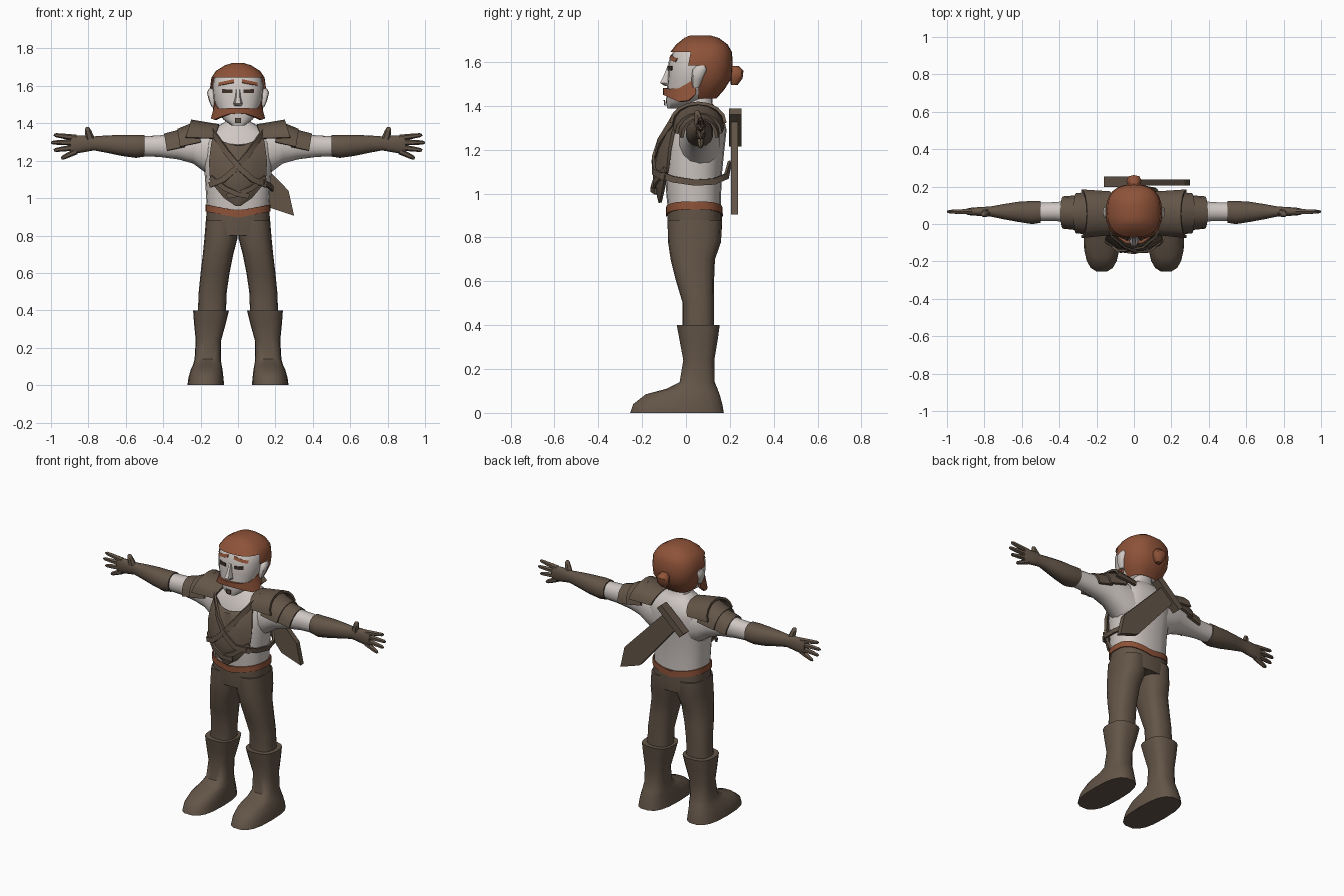
import bpy, bmesh, math
from mathutils import Vector


def material(name, rgb):
    m = bpy.data.materials.new(name)
    m.diffuse_color = (*rgb, 1)
    return m


LEATHER = material("dark leather", (0.125, 0.09, 0.064))
LINEN = material("pale linen and skin", (0.62, 0.57, 0.54))
RUST = material("rust hair", (0.27, 0.085, 0.04))
DARK = material("dark eye", (0.05, 0.03, 0.022))


def finish(name, bm, mat, mirror=False, angle=50):
    bmesh.ops.recalc_face_normals(bm, faces=bm.faces)
    me = bpy.data.meshes.new(name)
    bm.to_mesh(me)
    bm.free()
    me.materials.append(mat)
    me.polygons.foreach_set("use_smooth", [True] * len(me.polygons))
    me.set_sharp_from_angle(angle=math.radians(angle))
    ob = bpy.data.objects.new(name, me)
    bpy.context.collection.objects.link(ob)
    if mirror:
        ob.modifiers.new("mirror", "MIRROR").use_clip = False
    return ob


def skin_rows(rows, closed, caps=False):
    """Quads between successive rows of points."""
    bm = bmesh.new()
    vs = [[bm.verts.new(p) for p in r] for r in rows]
    n = len(rows[0])
    for a, b in zip(vs, vs[1:]):
        for i in range(n if closed else n - 1):
            j = (i + 1) % n
            bm.faces.new((a[i], a[j], b[j], b[i]))
    if caps:
        bm.faces.new(vs[0][::-1])
        bm.faces.new(vs[-1])
    return bm


def oval_rows(rows, axis="z", n=16, p=2.5):
    """Rows are (position, a0, a1, y0, y1); a is x for axis z, and z for axis x."""
    out = []
    for t, a0, a1, y0, y1 in rows:
        ring = []
        for i in range(n):
            c, s = math.cos(math.tau * i / n), math.sin(math.tau * i / n)
            a = (a0 + a1) / 2 + (a1 - a0) / 2 * math.copysign(abs(c) ** (2 / p), c)
            y = (y0 + y1) / 2 + (y1 - y0) / 2 * math.copysign(abs(s) ** (2 / p), s)
            ring.append((a, y, t) if axis == "z" else (t, y, a))
        out.append(ring)
    return out


def loft(name, rows, mat, axis="z", n=16, p=2.5, mirror=False):
    return finish(name, skin_rows(oval_rows(rows, axis, n, p), True, True), mat, mirror)


def sheet(name, rows, mat, thick=0.012, mirror=False):
    bm = skin_rows(rows, False)
    bmesh.ops.recalc_face_normals(bm, faces=bm.faces)
    bmesh.ops.solidify(bm, geom=bm.faces[:], thickness=thick)
    return finish(name, bm, mat, mirror, 40)


def ribbon(name, pts, width, mat):
    """Flat strap that faces away from the body axis."""
    pts = [Vector(p) for p in pts]
    rows = []
    for i, p in enumerate(pts):
        d = pts[min(i + 1, len(pts) - 1)] - pts[max(i - 1, 0)]
        w = d.cross(Vector((p.x, p.y - 0.04, 0))).normalized() * width / 2
        rows.append([p - w, p + w])
    return sheet(name, rows, mat)


def tube(name, a, b, r0, r1, mat):
    """Tapered finger in the xz plane."""
    a, b = Vector(a), Vector(b)
    side = (b - a).cross(Vector((0, 1, 0))).normalized()
    rows = []
    for t, r in ((0, r0), (0.55, (r0 + r1) / 2), (0.9, r1), (1, r1 * 0.45)):
        rows.append([a.lerp(b, t) + (side * math.cos(k * math.pi / 3)
                     + Vector((0, 1, 0)) * math.sin(k * math.pi / 3)) * r for k in range(6)])
    return finish(name, skin_rows(rows, True, True), mat, True)


def extrude_xz(name, pts, y0, y1, mat):
    return finish(name, skin_rows([[(x, y, z) for x, z in pts] for y in (y0, y1)], True, True), mat, angle=30)


# legs and boots
loft("hips", [(0.80, -0.165, 0.165, -0.08, 0.16), (0.86, -0.172, 0.172, -0.085, 0.165),
              (0.94, -0.168, 0.168, -0.085, 0.162)], LEATHER, n=20, p=2.7)
loft("trouser_leg", [(0.88, 0.0, 0.172, -0.084, 0.164), (0.78, 0.004, 0.18, -0.082, 0.16),
                     (0.70, 0.025, 0.188, -0.07, 0.132), (0.60, 0.045, 0.2, -0.045, 0.128),
                     (0.50, 0.06, 0.21, -0.015, 0.128), (0.38, 0.065, 0.215, -0.015, 0.128)],
     LEATHER, mirror=True)
loft("boot", [(0.40, 0.048, 0.24, -0.043, 0.155), (0.33, 0.065, 0.235, -0.03, 0.145),
              (0.24, 0.09, 0.226, -0.013, 0.13), (0.14, 0.092, 0.232, -0.03, 0.132),
              (0.11, 0.088, 0.24, -0.09, 0.145), (0.085, 0.083, 0.252, -0.185, 0.155),
              (0.04, 0.078, 0.265, -0.243, 0.168), (0.0, 0.074, 0.27, -0.257, 0.175)],
     LEATHER, n=18, p=2.7, mirror=True)

# shirt, neck and sleeves
loft("shirt", [(0.92, -0.165, 0.165, -0.082, 0.16), (1.0, -0.17, 0.17, -0.09, 0.16),
               (1.1, -0.176, 0.176, -0.094, 0.165), (1.2, -0.185, 0.185, -0.09, 0.175),
               (1.29, -0.19, 0.19, -0.07, 0.185), (1.35, -0.165, 0.165, -0.04, 0.172),
               (1.39, -0.10, 0.10, -0.015, 0.14), (1.41, -0.065, 0.065, -0.005, 0.12),
               (1.46, -0.06, 0.06, 0.0, 0.12)], LINEN, n=20)
loft("sleeve", [(0.10, 1.10, 1.37, -0.04, 0.16), (0.18, 1.14, 1.37, -0.03, 0.155),
                (0.24, 1.185, 1.365, -0.015, 0.145), (0.32, 1.207, 1.35, 0.0, 0.13),
                (0.42, 1.22, 1.335, 0.015, 0.118), (0.53, 1.225, 1.33, 0.015, 0.115)],
     LINEN, "x", 14, 2.2, True)

# belt dips toward the middle
belt = oval_rows([(0.928, -0.175, 0.175, -0.092, 0.168), (0.965, -0.174, 0.174, -0.092, 0.167)], n=24, p=2.7)
belt = [[(x, y, z - 0.032 * (1 - abs(x) / 0.175)) for x, y, z in r] for r in belt]
sheet("belt", [r + r[:1] for r in belt], RUST, 0.006)

# gauntlets and hands
loft("gauntlet", [(0.50, 1.222, 1.338, 0.005, 0.125), (0.545, 1.215, 1.338, -0.002, 0.125),
                  (0.62, 1.225, 1.338, 0.01, 0.12), (0.70, 1.242, 1.335, 0.025, 0.107),
                  (0.77, 1.255, 1.33, 0.04, 0.094), (0.81, 1.248, 1.335, 0.042, 0.092),
                  (0.87, 1.238, 1.335, 0.045, 0.088), (0.895, 1.245, 1.33, 0.05, 0.082)],
     LEATHER, "x", 14, 2.2, True)
for i, (z0, x1, z1) in enumerate(((1.322, 0.985, 1.338), (1.298, 1.0, 1.297),
                                  (1.272, 0.985, 1.256), (1.25, 0.945, 1.212))):
    tube(f"finger_{i + 1}", (0.865, 0.066, z0), (x1, 0.066, z1), 0.017, 0.011, LEATHER)
tube("thumb", (0.79, 0.06, 1.315), (0.808, 0.05, 1.38), 0.024, 0.013, LEATHER)

# bulged breastplate: rows are height, half width, front depth, edge depth
rows = []
for z, w, yc, ye in ((1.335, 0.135, -0.085, -0.045), (1.28, 0.145, -0.108, -0.065),
                     (1.2, 0.155, -0.13, -0.08), (1.12, 0.152, -0.15, -0.088),
                     (1.06, 0.125, -0.15, -0.10), (1.0, 0.075, -0.135, -0.112), (0.957, 0.012, -0.125, -0.122)):
    dip = 0.05 if z > 1.3 else 0
    rows.append([(w * u, yc + (ye - yc) * u * u, z - dip * (1 - u * u))
                 for u in (-1, -0.66, -0.33, 0, 0.33, 0.66, 1)])
sheet("breastplate", rows, LEATHER, 0.015)

# crossed straps and the side strap to the back
for s, tag in ((1, "left"), (-1, "right")):
    ribbon(f"{tag}_cross_strap", [(-0.15 * s, 0.02, 1.385), (-0.13 * s, -0.06, 1.34), (-0.06 * s, -0.126, 1.24),
                                  (0.01 * s, -0.15 - 0.006 * s, 1.16), (0.08 * s, -0.152, 1.1),
                                  (0.155 * s, -0.10, 1.07)], 0.03, LEATHER)
    ribbon(f"{tag}_belly_strap", [(-0.15 * s, -0.10, 1.11), (-0.07 * s, -0.15, 1.05),
                                  (0, -0.155 - 0.006 * s, 1.02), (0.06 * s, -0.145, 1.01)], 0.026, LEATHER)
ribbon("side_strap", [(0.14, -0.115, 1.085), (0.175, -0.06, 1.065), (0.19, 0.04, 1.05),
                      (0.17, 0.13, 1.055), (0.12, 0.19, 1.08), (0.05, 0.205, 1.14)], 0.028, LEATHER)

# layered shoulder plates: x, top, bottom, y0, y1 at both ends
for i, ends in enumerate((((0.10, 1.395, 1.32, -0.06, 0.175), (0.25, 1.42, 1.325, -0.075, 0.185)),
                          ((0.215, 1.415, 1.30, -0.06, 0.175), (0.325, 1.37, 1.275, -0.05, 0.165)),
                          ((0.30, 1.37, 1.275, -0.035, 0.155), (0.395, 1.345, 1.255, -0.025, 0.148)))):
    rows = []
    for x, top, low, y0, y1 in ends:
        rows.append([(x + 0.03 * (1 - math.sin(a)) * (1 if i == 0 else -0.5),
                      (y0 + y1) / 2 - (y1 - y0) / 2 * math.cos(a), low + (top - low) * math.sin(a))
                     for a in (math.pi * k / 8 for k in range(9))])
    sheet(f"shoulder_plate_{i + 1}", rows, LEATHER, 0.014, True)

# sheathed blade and crosspiece on the back
extrude_xz("blade", [(0.30, 0.905), (0.27, 1.04), (-0.025, 1.345), (-0.105, 1.265), (0.165, 0.95)],
           0.205, 0.237, LEATHER)
extrude_xz("crosspiece", [(0.0, 1.388), (0.03, 1.36), (-0.13, 1.214), (-0.16, 1.242)], 0.197, 0.253, LEATHER)

# head
HEAD = [(1.388, -0.035, 0.035, -0.085, -0.01), (1.42, -0.078, 0.078, -0.092, 0.05),
        (1.46, -0.108, 0.108, -0.088, 0.14), (1.53, -0.132, 0.132, -0.083, 0.185),
        (1.60, -0.137, 0.137, -0.08, 0.195), (1.655, -0.125, 0.125, -0.055, 0.185),
        (1.69, -0.09, 0.09, -0.02, 0.15), (1.705, -0.05, 0.05, 0.01, 0.11)]
loft("head", HEAD, LINEN, n=20, p=2.5)
loft("ear", [(1.485, 0.12, 0.14, 0.03, 0.06), (1.52, 0.12, 0.155, 0.025, 0.075),
             (1.565, 0.12, 0.167, 0.03, 0.095), (1.585, 0.125, 0.155, 0.05, 0.09)], LINEN, n=8, mirror=True)
loft("nose", [(1.492, -0.02, 0.02, -0.1, -0.06), (1.505, -0.024, 0.024, -0.122, -0.06),
              (1.54, -0.015, 0.015, -0.103, -0.06), (1.585, -0.012, 0.012, -0.085, -0.06)], LINEN, n=6)

# hair shell, opened over the face and ears
bm = skin_rows(oval_rows([(1.435, -0.09, 0.09, -0.03, 0.14), (1.475, -0.122, 0.122, -0.06, 0.175),
                          (1.53, -0.143, 0.143, -0.09, 0.21), (1.585, -0.15, 0.15, -0.09, 0.213),
                          (1.645, -0.142, 0.142, -0.072, 0.21), (1.68, -0.118, 0.118, -0.045, 0.19),
                          (1.71, -0.07, 0.07, -0.008, 0.15), (1.722, -0.03, 0.03, 0.02, 0.11)],
                         n=24), True, True)
bmesh.ops.delete(bm, geom=[f for f in bm.faces if f.calc_center_median().z < 1.64
                           and f.calc_center_median().y < (0.015 if f.calc_center_median().z > 1.58 else 0.07)],
                 context="FACES")
finish("hair", bm, RUST)
loft("hair_knot", [(1.495, -0.018, 0.018, 0.205, 0.235), (1.525, -0.038, 0.038, 0.2, 0.258),
                   (1.56, -0.04, 0.04, 0.2, 0.262), (1.582, -0.02, 0.02, 0.205, 0.24)], RUST, n=8)

# moustache sweeping back into flared whiskers
rows = [[(x, y, z1), (x * flare, y, z0)] for x, y, z0, z1, flare in (
    (0.0, -0.106, 1.452, 1.482, 1), (0.045, -0.102, 1.45, 1.482, 1), (0.082, -0.075, 1.437, 1.478, 1.05),
    (0.108, -0.035, 1.42, 1.48, 1.2), (0.124, 0.01, 1.425, 1.505, 1.17), (0.134, 0.045, 1.455, 1.53, 1.0))]
sheet("whiskers", rows, RUST, 0.014, True)


def face_plate(name, corners, mat, mirror=True):
    """Thin plate hugging the front of the face."""
    def wrap(x, z):
        k = max(i for i, r in enumerate(HEAD[:-1]) if r[0] <= z)
        a, b = HEAD[k], HEAD[k + 1]
        t = (z - a[0]) / (b[0] - a[0])
        _, _, rx, y0, y1 = [p + (q - p) * t for p, q in zip(a, b)]
        return (x, (y0 + y1) / 2 - (y1 - y0) / 2 * (1 - abs(x / rx) ** 2.5) ** 0.4 - 0.005, z)
    (xa, za0, za1), (xb, zb0, zb1) = corners
    sheet(name, [[wrap(xa + (xb - xa) * t, za0 + (zb0 - za0) * t), wrap(xa + (xb - xa) * t, za1 + (zb1 - za1) * t)]
                 for t in (0, 0.33, 0.67, 1)], mat, 0.006, mirror)


# eyes, brows, goatee
face_plate("eye", ((0.03, 1.562, 1.58), (0.085, 1.562, 1.583)), DARK)
face_plate("eyebrow", ((0.022, 1.618, 1.636), (0.105, 1.602, 1.618)), RUST)
face_plate("goatee", ((-0.016, 1.402, 1.428), (0.016, 1.402, 1.428)), LEATHER, False)
